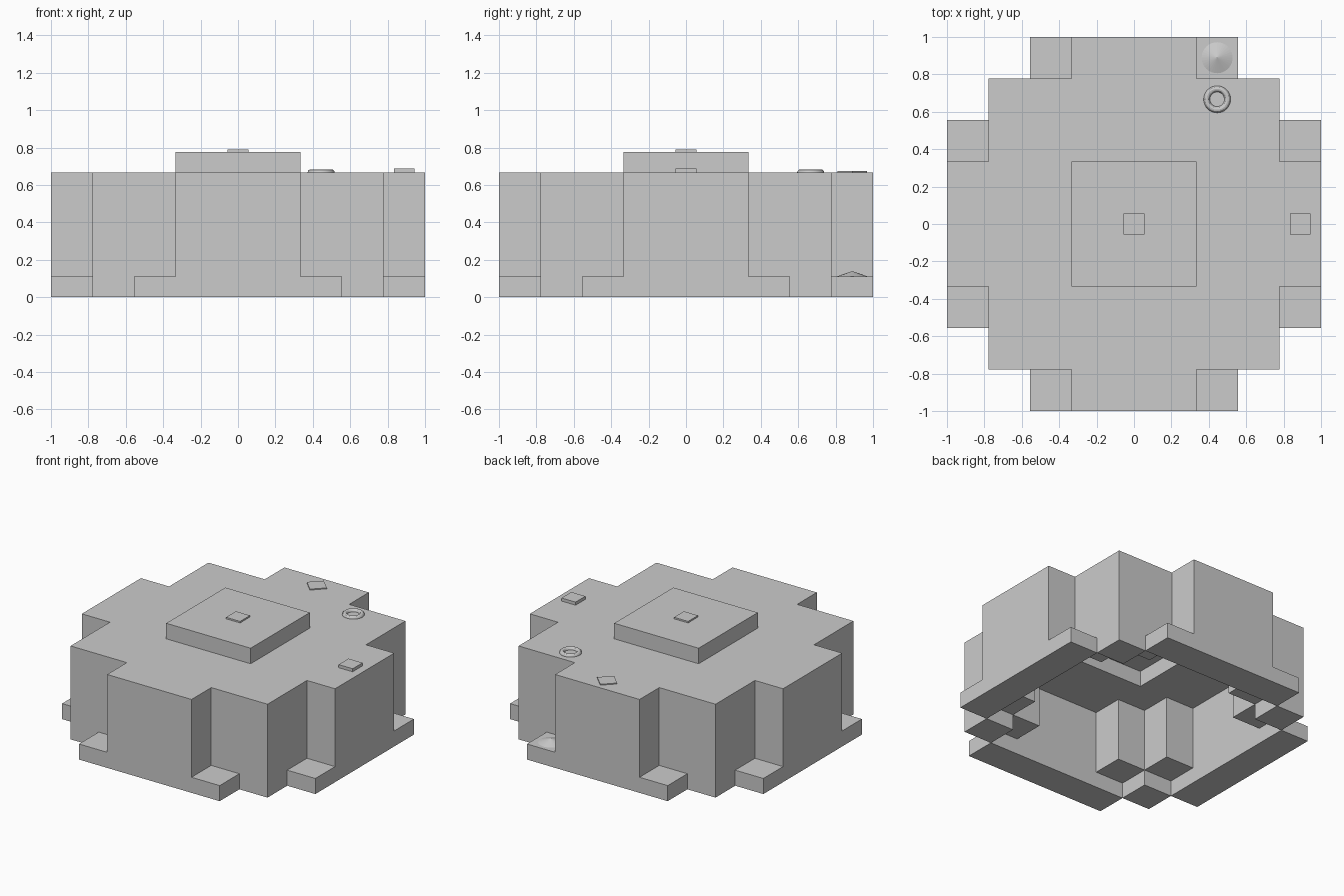
import bpy, bmesh, math

if "Cube" in bpy.data.objects:
    bpy.data.objects.remove(bpy.data.objects["Cube"])

U = 1 / 9
XY = [v * U for v in (-9, -7, -5, -3, 3, 5, 7, 9)]
Z = [v * U for v in (0, 1, 5, 6, 7)]

# Filled plan cells per layer, as (outer ring, inner ring) pairs counted from the centre
LAYERS = [
    {(3, 0), (3, 1), (2, 2)},                            # footing
    {(3, 0), (2, 1), (2, 2)},                            # walls
    {(1, 0), (1, 1), (2, 0), (2, 1), (2, 2), (3, 0)},    # roof ring
    {(0, 0)},                                            # raised cap
]


def filled(c):
    i, j, k = c
    if not (0 <= i < 7 and 0 <= j < 7 and 0 <= k < 4):
        return False
    a, b = abs(i - 3), abs(j - 3)
    return (max(a, b), min(a, b)) in LAYERS[k]


def finish(bm, name):
    mesh = bpy.data.meshes.new(name)
    bm.to_mesh(mesh)
    bm.free()
    ob = bpy.data.objects.new(name, mesh)
    bpy.context.collection.objects.link(ob)


# Hollow block shell: only the faces between filled and empty cells
bm = bmesh.new()
verts = {}


def corner(p):
    if p not in verts:
        verts[p] = bm.verts.new((XY[p[0]], XY[p[1]], Z[p[2]]))
    return verts[p]


for c in [(i, j, k) for i in range(7) for j in range(7) for k in range(4)]:
    if not filled(c):
        continue
    for axis in range(3):
        for side in (0, 1):
            n = list(c)
            n[axis] += 2 * side - 1
            if filled(n):
                continue
            u, v = (axis + 1) % 3, (axis + 2) % 3
            quad = []
            for du, dv in ((0, 0), (1, 0), (1, 1), (0, 1)):
                p = list(c)
                p[axis] += side
                p[u] += du
                p[v] += dv
                quad.append(corner(tuple(p)))
            bm.faces.new(quad if side else quad[::-1])
finish(bm, "block_shell")


# Small square tiles lying on the roof
def tile(name, x, y, z, height, turn=0):
    bpy.ops.mesh.primitive_cube_add(size=1, location=(x, y, z + height / 2),
                                    rotation=(0, 0, turn))
    ob = bpy.context.object
    ob.name = name
    ob.scale = (U, U, height)


tile("cap_tile", 0, 0, 7 * U, 0.011)
tile("side_tile", 8 * U, 0, 6 * U, 0.022)
tile("diamond_tile", 0, 8 * U, 6 * U, 0.007, math.pi / 4)

# Ring half sunk in the roof
bpy.ops.mesh.primitive_torus_add(location=(4 * U, 6 * U, 6 * U), major_radius=0.0556,
                                 minor_radius=0.0167, major_segments=32, minor_segments=12)
bpy.context.object.name = "roof_ring"
bpy.ops.object.shade_smooth_by_angle()

# Shallow cone on the back footing
bpy.ops.mesh.primitive_cone_add(vertices=32, radius1=0.083, radius2=0, depth=0.028,
                                location=(4 * U, 8 * U, U + 0.014))
bpy.context.object.name = "footing_cone"
